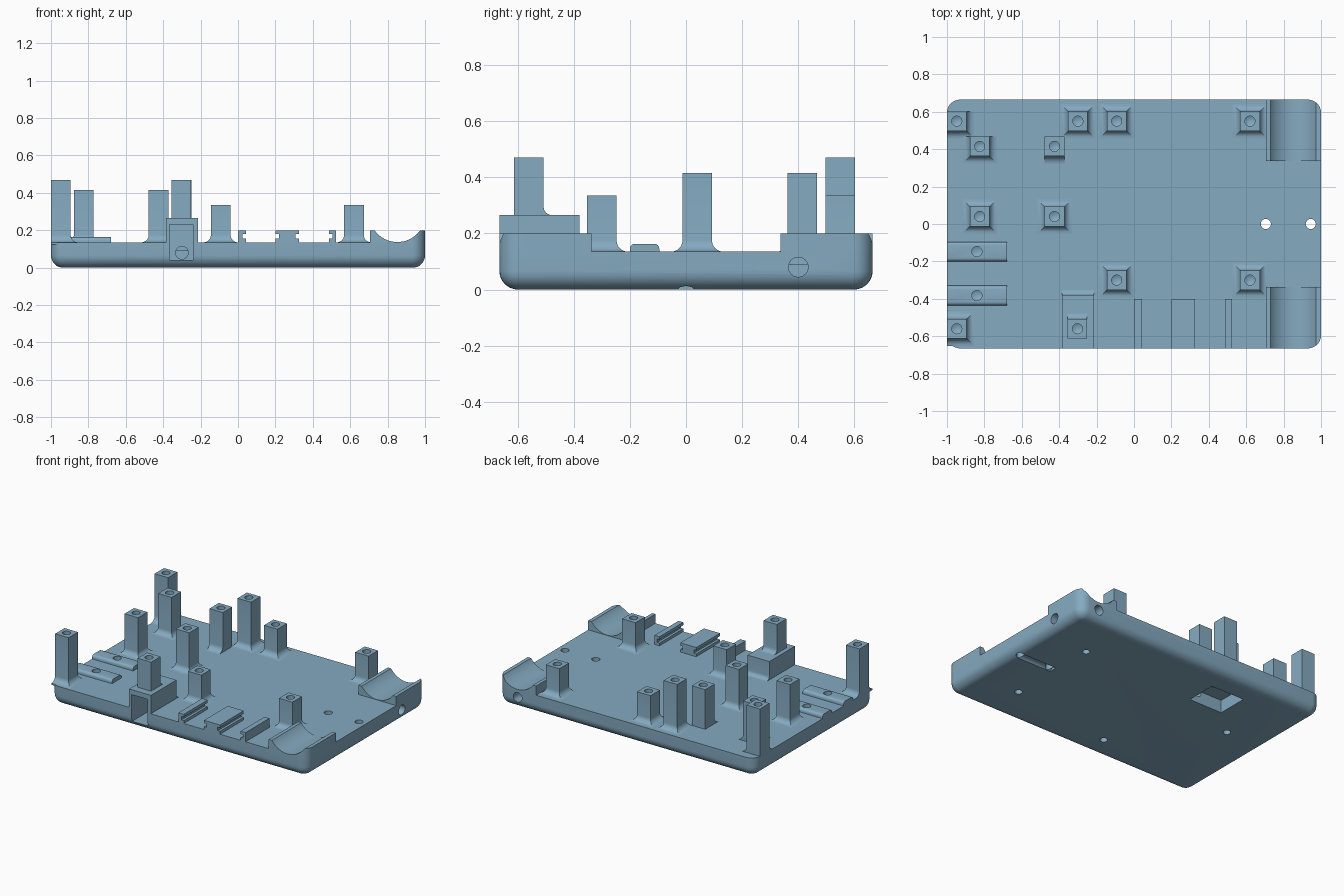
import bpy, bmesh, math
from mathutils import Matrix, Vector

if "Cube" in bpy.data.objects:
    bpy.data.objects.remove(bpy.data.objects["Cube"])

W, D, T = 1.0, 0.665, 0.135          # half width, half depth, plate thickness
paint = bpy.data.materials.new("steel_blue")
paint.diffuse_color = (0.235, 0.405, 0.535, 1)
paint.use_nodes = True
paint.node_tree.nodes["Principled BSDF"].inputs["Base Color"].default_value = paint.diffuse_color


def finish(bm, name):
    bmesh.ops.recalc_face_normals(bm, faces=bm.faces)
    mesh = bpy.data.meshes.new(name)
    bm.to_mesh(mesh)
    bm.free()
    mesh.materials.append(paint)
    ob = bpy.data.objects.new(name, mesh)
    bpy.context.collection.objects.link(ob)
    return ob


def box_bm(x0, x1, y0, y1, z0, z1):
    bm = bmesh.new()
    bmesh.ops.create_cube(bm, size=1)
    for v in bm.verts:
        v.co = Vector(((x0 + x1) / 2 + v.co.x * (x1 - x0),
                       (y0 + y1) / 2 + v.co.y * (y1 - y0),
                       (z0 + z1) / 2 + v.co.z * (z1 - z0)))
    return bm


def rod(a, b, r, seg=24, tip=0.0):
    """Round cutter from a to b, with an optional drill tip at a."""
    a, b = Vector(a), Vector(b)
    axis = b - a
    bm = bmesh.new()
    bmesh.ops.create_cone(bm, cap_ends=True, segments=seg, radius1=r, radius2=r, depth=axis.length)
    if tip:
        low = [f for f in bm.faces if f.normal.z < -0.9]
        bmesh.ops.poke(bm, faces=low, offset=tip)
    turn = Vector((0, 0, 1)).rotation_difference(axis.normalized()).to_matrix().to_4x4()
    bmesh.ops.transform(bm, matrix=Matrix.Translation((a + b) / 2) @ turn, verts=bm.verts)
    return finish(bm, "cutter")


def carve(ob, cutters):
    for c in cutters:
        c.hide_render = True
        m = ob.modifiers.new("cut", 'BOOLEAN')
        m.operation, m.solver, m.object = 'DIFFERENCE', 'EXACT', c
        bpy.context.view_layer.objects.active = ob
        bpy.ops.object.modifier_apply(modifier=m.name)
        bpy.data.objects.remove(c)


def flared(name, x0, x1, y0, y1, z0, z1, r, sides):
    """Upright block whose foot flares in a quarter-round on the sides l, r, f, b."""
    bm = bmesh.new()
    levels = [(z0 - 0.01, r)]
    for i in range(7):
        a = math.pi / 2 * i / 6
        levels.append((z0 + r * (1 - math.cos(a)), r * (1 - math.sin(a))))
    levels.append((z1, 0))
    rings = []
    for z, e in levels:
        l, rt = x0 - e * ('l' in sides), x1 + e * ('r' in sides)
        f, b = y0 - e * ('f' in sides), y1 + e * ('b' in sides)
        rings.append([bm.verts.new(p) for p in ((l, f, z), (rt, f, z), (rt, b, z), (l, b, z))])
    for p, q in zip(rings, rings[1:]):
        for i in range(4):
            j = (i + 1) % 4
            bm.faces.new((p[i], p[j], q[j], q[i]))
    bm.faces.new(rings[0][::-1])
    bm.faces.new(rings[-1])
    return finish(bm, name)


# Base plate: rounded corners, rounded bottom rim, sharp top rim
bm = box_bm(-W, W, -D, D, 0, T)
upright = [e for e in bm.edges if abs(e.verts[0].co.z - e.verts[1].co.z) > 0.1]
bmesh.ops.bevel(bm, geom=upright, offset=0.07, segments=8, profile=0.5, affect='EDGES')
rim = [e for e in bm.edges if all(v.co.z < 0.001 for v in e.verts)]
bmesh.ops.bevel(bm, geom=rim, offset=0.066, segments=8, profile=0.5, affect='EDGES')
base = finish(bm, "base_plate")

cuts = [finish(box_bm(-0.5, -0.24, 0.27, 0.49, -0.1, 0.09), "cutter")]       # bottom pocket
cuts.append(finish(box_bm(-0.365, -0.24, -0.8, -0.45, 0.04, 0.23), "cutter"))  # socket recess
cuts.append(rod((-0.36, 0.4, 0.08), (1.1, 0.4, 0.08), 0.035))                # cable channels
cuts.append(rod((-0.3, -0.6, 0.08), (-0.3, 0.35, 0.08), 0.034))
cuts.append(rod((0.85, 0.4, 0.081), (0.85, 0.8, 0.081), 0.034))
cuts.append(rod((0.675, 0, -0.018), (0.968, 0, -0.018), 0.034))              # tie groove
for x in (0.705, 0.945):                                                     # tie holes
    cuts.append(rod((x, 0, -0.1), (x, 0, 0.3), 0.027))
for x, y in ((0.66, 0.31), (0.66, -0.36), (-0.15, -0.48), (-0.69, 0.1)):     # underside screw holes
    cuts.append(rod((x, y, 0.03), (x, y, -0.1), 0.025))
for y in (-0.1475, -0.3825):                                                 # rail screw holes
    cuts.append(rod((-0.84, y, 0.06), (-0.84, y, 0.3), 0.027, tip=0.012))
carve(base, cuts)

# Socket block on the front edge
block = flared("socket_block", -0.385, -0.215, -D, -0.38, T, 0.265, 0.028, "b")
carve(block, [finish(box_bm(-0.365, -0.24, -0.8, -0.45, 0.04, 0.23), "cutter")])

# Screw posts: x, y, foot, top, flared sides
posts = [(-0.9475, 0.55, T, 0.47, "rf"), (-0.9475, -0.56, T, 0.47, "rfb"),
         (-0.3, 0.55, T, 0.47, "lrfb"), (-0.3025, -0.56, 0.265, 0.47, "b"),
         (-0.825, 0.415, T, 0.415, "lrf"), (-0.425, 0.415, T, 0.415, "f"),
         (-0.825, 0.04, T, 0.415, "lrfb"), (-0.425, 0.04, T, 0.415, "lrfb"),
         (-0.0925, 0.55, T, 0.335, "lrfb"), (0.62, 0.55, T, 0.335, "lrfb"),
         (-0.0925, -0.3, T, 0.335, "lrfb"), (0.62, -0.3, T, 0.335, "lrfb")]
for x, y, z0, z1, sides in posts:
    h = 0.0525
    post = flared("screw_post", x - h, x + h, y - h, y + h, z0, z1,
                  0.04 if z0 == T else 0.03, sides)
    carve(post, [rod((x, y, z1 - 0.15), (x, y, z1 + 0.1), 0.027, tip=0.014)])

# Low rails with rounded top edges
for y in (-0.1475, -0.3825):
    bm = box_bm(-W, -0.68, y - 0.0525, y + 0.0525, T - 0.01, 0.163)
    top = [e for e in bm.edges if all(v.co.z > 0.15 for v in e.verts)
           and abs(e.verts[0].co.x - e.verts[1].co.x) > 0.1]
    bmesh.ops.bevel(bm, geom=top, offset=0.018, segments=4, profile=0.5, affect='EDGES')
    rail = finish(bm, "mounting_rail")
    carve(rail, [rod((-0.84, y, 0.06), (-0.84, y, 0.3), 0.027)])

# Cradles with a round trough, outer corner following the plate
for s in (-1, 1):
    y0, y1 = sorted((s * 0.337, s * D))
    bm = box_bm(0.705, W, y0, y1, T - 0.01, 0.2)
    corner = [e for e in bm.edges
              if all(v.co.x > 0.99 and abs(v.co.y) > 0.6 for v in e.verts)]
    bmesh.ops.bevel(bm, geom=corner, offset=0.07, segments=8, profile=0.5, affect='EDGES')
    cradle = finish(bm, "cradle")
    carve(cradle, [rod((0.852, -0.9, 0.287), (0.852, 0.9, 0.287), 0.15, seg=64)])

# Grooved holders along the front edge: x range, groove on left / right
for x0, x1, left, right in ((0.0, 0.042, 0, 1), (0.2, 0.325, 1, 1), (0.487, 0.525, 1, 0)):
    g, lo, hi = 0.018, 0.155, 0.18
    a, b = x0 + g * left, x1 - g * right
    outline = [(x0, T - 0.01), (x1, T - 0.01), (x1, lo), (b, lo), (b, hi), (x1, hi),
               (x1, 0.2), (x0, 0.2), (x0, hi), (a, hi), (a, lo), (x0, lo)]
    bm = bmesh.new()
    face = bm.faces.new([bm.verts.new((x, -D, z)) for x, z in outline])
    ext = bmesh.ops.extrude_face_region(bm, geom=[face])
    bmesh.ops.translate(bm, vec=(0, 0.265, 0),
                        verts=[v for v in ext["geom"] if isinstance(v, bmesh.types.BMVert)])
    bmesh.ops.remove_doubles(bm, verts=bm.verts, dist=1e-5)
    finish(bm, "grooved_holder")

# Smooth the rounded areas, keep the sharp edges
bpy.ops.object.select_all(action='SELECT')
bpy.context.view_layer.objects.active = base
bpy.ops.object.shade_smooth_by_angle(angle=math.radians(30))
